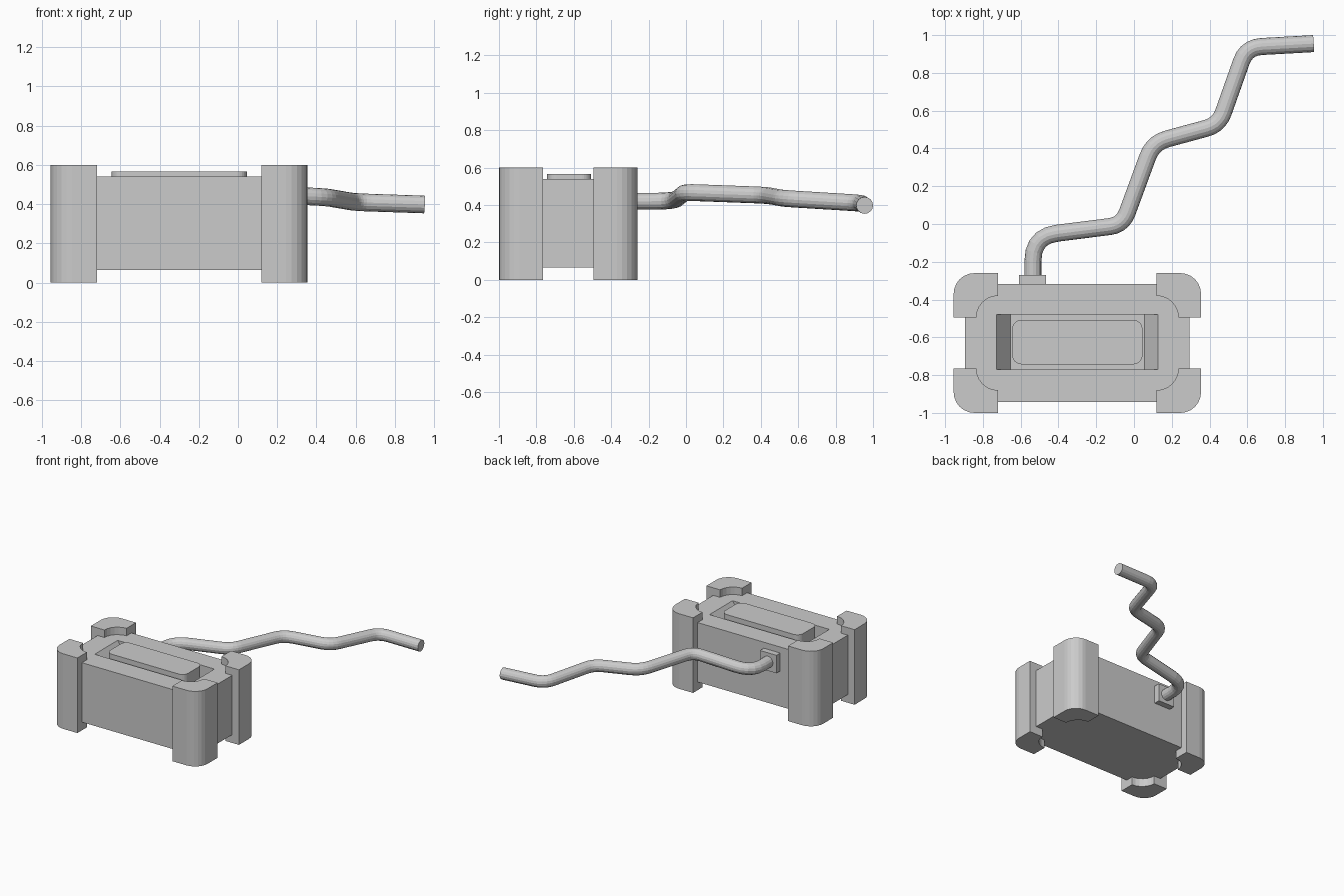
import bpy, bmesh, math
from mathutils import Vector

if "Cube" in bpy.data.objects:
    bpy.data.objects.remove(bpy.data.objects["Cube"])

CX, CY = -0.30, -0.63   # centre of the case


def make_object(name, bm):
    bmesh.ops.recalc_face_normals(bm, faces=bm.faces)
    mesh = bpy.data.meshes.new(name)
    bm.to_mesh(mesh)
    bm.free()
    ob = bpy.data.objects.new(name, mesh)
    bpy.context.collection.objects.link(ob)
    return ob


def box(bm, x0, x1, y0, y1, z0, z1):
    verts = bmesh.ops.create_cube(bm, size=1)["verts"]
    for v in verts:
        v.co = Vector(((x0 + x1) / 2 + v.co.x * (x1 - x0),
                       (y0 + y1) / 2 + v.co.y * (y1 - y0),
                       (z0 + z1) / 2 + v.co.z * (z1 - z0)))


def prism(name, outline, z0, z1):
    bm = bmesh.new()
    face = bm.faces.new([bm.verts.new((x, y, z0)) for x, y in outline])
    out = bmesh.ops.extrude_face_region(bm, geom=[face])
    for v in out["geom"]:
        if isinstance(v, bmesh.types.BMVert):
            v.co.z = z1
    return make_object(name, bm)


def arc(cx, cy, r, a0, a1, n=6):
    angles = [math.radians(a0 + (a1 - a0) * i / n) for i in range(n + 1)]
    return [(cx + r * math.cos(a), cy + r * math.sin(a)) for a in angles]


# Case body with a handle recess whose end walls slope inwards
bm = bmesh.new()
box(bm, CX - 0.595, CX + 0.595, CY - 0.312, CY + 0.312, 0.065, 0.54)
bm.faces.ensure_lookup_table()
top = max(bm.faces, key=lambda f: f.calc_center_median().z)
bmesh.ops.inset_region(bm, faces=[top], thickness=0.1)
for v in top.verts:
    v.co.x = CX + math.copysign(0.428, v.co.x - CX)
    v.co.y = CY + 0.005 + math.copysign(0.145, v.co.y - CY)
floor = bmesh.ops.extrude_discrete_faces(bm, faces=[top])["faces"][0]
for v in floor.verts:
    v.co.x = CX + math.copysign(0.355, v.co.x - CX)
    v.co.z = 0.44
bmesh.ops.remove_doubles(bm, verts=bm.verts, dist=0.0001)
make_object("case_body", bm)

# Rounded handle pad standing in the recess
outline = []
for sx, sy, a in ((1, 1, 0), (-1, 1, 90), (-1, -1, 180), (1, -1, 270)):
    outline += arc(CX + sx * 0.295, CY + 0.005 + sy * 0.068, 0.05, a, a + 90)
prism("handle_pad", outline, 0.43, 0.565)

# Four corner bumpers, rounded outside and scooped inside
for sx in (-1, 1):
    for sy in (-1, 1):
        pts = ([(0.42, 0.37)] + arc(0.545, 0.26, 0.11, 90, 0) + [(0.655, 0.135)]
               + arc(0.42, 0.135, 0.115, 0, 90))
        prism("corner_bumper", [(CX + sx * x, CY + sy * y) for x, y in pts], 0, 0.6)

# Cable socket on the back
bm = bmesh.new()
box(bm, -0.61, -0.465, -0.33, -0.27, 0.348, 0.492)
make_object("cable_socket", bm)

# Cable: corner points with the length trimmed for each rounded bend
path = [((-0.535, -0.30, 0.42), 0), ((-0.535, -0.065, 0.42), 0.13),
        ((-0.06, -0.005, 0.468), 0.07), ((0.10, 0.43, 0.452), 0.08),
        ((0.45, 0.525, 0.435), 0.07), ((0.595, 0.935, 0.41), 0.08),
        ((0.95, 0.955, 0.398), 0)]
points = []
for i, (p, trim) in enumerate(path):
    p = Vector(p)
    if not trim:
        points.append(p)
        continue
    a = p + (Vector(path[i - 1][0]) - p).normalized() * trim
    b = p + (Vector(path[i + 1][0]) - p).normalized() * trim
    for k in range(6):
        t = k / 5
        points.append(a * (1 - t) ** 2 + p * 2 * t * (1 - t) + b * t * t)
curve = bpy.data.curves.new("cable", "CURVE")
curve.dimensions = "3D"
curve.bevel_depth = 0.045
curve.bevel_resolution = 6
curve.use_fill_caps = True
spline = curve.splines.new("POLY")
spline.points.add(len(points) - 1)
for sp, p in zip(spline.points, points):
    sp.co = (*p, 1)
spline.use_smooth = False
bpy.context.collection.objects.link(bpy.data.objects.new("cable", curve))
